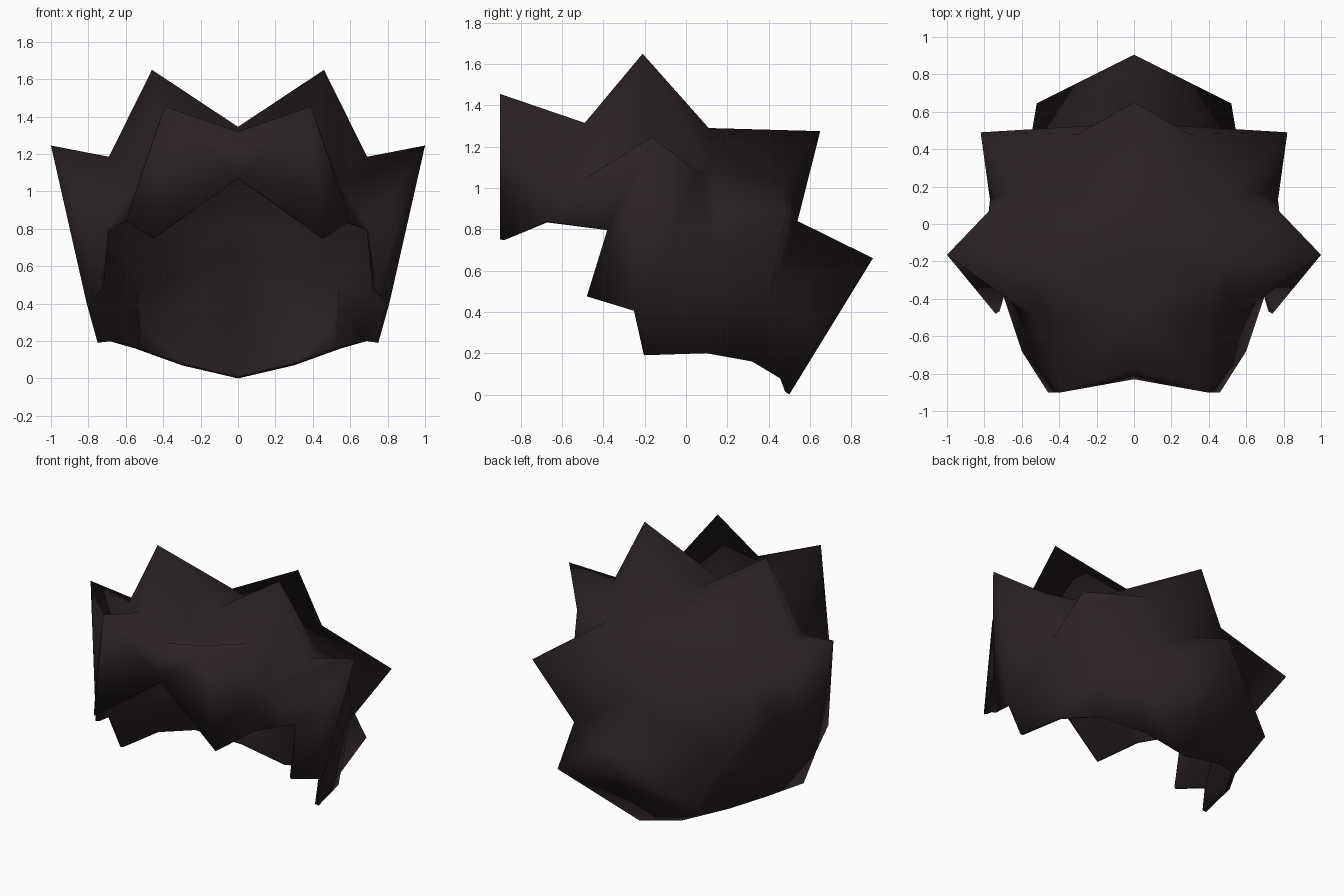
import bpy, bmesh

cube = bpy.data.objects.get("Cube")
if cube:
    bpy.data.objects.remove(cube)

# dark brown hair colour
hair_mat = bpy.data.materials.new("dark_brown_hair")
hair_mat.use_nodes = True
colour = (0.025, 0.017, 0.017, 1)
hair_mat.diffuse_color = colour
bsdf = hair_mat.node_tree.nodes["Principled BSDF"]
bsdf.inputs["Base Color"].default_value = colour
bsdf.inputs["Roughness"].default_value = 0.9

# spike tips and valleys of the left half
fringe = dict(
    fringe_top=(.39, -.9, 1.455), fringe_tip=(.46, -.9, .75),
    fringe_notch=(0, -.83, 1.07), fringe_mid=(0, -.78, 1.32),
    fringe_side=(.6, -.68, .84), fringe_valley=(.4, -.49, 1.315),
    temple=(.7, -.38, .8), temple_top=(.54, -.5, 1.04))
crown = dict(
    crown_front=(0, -.48, 1.22), crown_mid=(0, -.2, 1.345), crown_back=(0, .11, 1.29),
    crown_tip=(.46, -.21, 1.65), crown_side=(.69, -.2, 1.185),
    crown_shoulder=(.28, .1, 1.24), crown_rear=(.5, .12, 1.09))
sides = dict(
    side_tip=(1, -.165, 1.245), side_valley=(.775, .07, 1.07), side_pit=(.66, .17, .92),
    side_low=(.77, .13, .72), rear_tip=(.82, .49, .88), rear_valley=(.56, .41, .49),
    lock_tip=(.74, -.48, .475), lock_notch=(.81, -.25, .405), lock_low=(.75, -.2, .19))
back = dict(
    back_tip=(0, .65, 1.275), back_side=(.3, .48, 1.04), back_valley=(0, .54, .84),
    tail_tip=(0, .905, .66), tail_side=(.52, .645, .27),
    rim_a=(.69, .1, .2), rim_b=(.55, .32, .16), rim_c=(.3, .47, .07), rim_mid=(0, .5, 0))

# faces of each part, as the points around them
fringe_faces = [
    "fringe_top fringe_mid fringe_notch fringe_tip",
    "fringe_top crown_front fringe_mid",
    "fringe_top fringe_valley crown_front",
    "fringe_top fringe_tip fringe_side",
    "fringe_top fringe_side temple_top",
    "fringe_top temple_top fringe_valley",
    "temple_top fringe_side temple",
]
crown_faces = [
    "fringe_valley temple_top crown_tip",
    "fringe_valley crown_tip crown_front",
    "crown_front crown_tip crown_mid",
    "crown_mid crown_tip crown_back",
    "crown_tip crown_shoulder crown_back",
    "crown_tip crown_rear crown_shoulder",
    "crown_tip temple_top crown_side",
    "crown_tip crown_side crown_rear",
]
side_faces = [
    "temple_top temple side_tip",
    "temple_top side_tip crown_side",
    "crown_side side_tip side_valley",
    "crown_side side_valley crown_rear",
    "side_valley side_pit crown_rear",
    "side_valley side_low side_pit",
    "side_tip temple lock_tip",
    "side_tip lock_tip lock_notch",
    "side_tip lock_notch side_valley",
    "side_valley lock_notch side_low",
    "side_low lock_notch rear_valley",
    "lock_notch lock_low rim_a",
    "lock_notch rim_a rear_valley",
]
tail_faces = [
    "rim_a rim_b rear_valley",
    "rim_b tail_side rear_valley",
    "rim_b rim_c tail_side",
    "tail_side rim_c rim_mid tail_tip",
    "rear_valley tail_side tail_tip",
    "rear_valley tail_tip back_valley",
]
back_faces = [
    "side_low rear_valley rear_tip",
    "side_low rear_tip side_pit",
    "side_pit rear_tip crown_rear",
    "crown_rear rear_tip back_side",
    "rear_tip rear_valley back_valley",
    "back_side rear_tip back_valley",
    "back_tip back_side back_valley",
    "crown_shoulder crown_rear back_side",
    "crown_shoulder back_side back_tip",
    "crown_shoulder back_tip crown_back",
]

# half shell, then mirrored to the other side
bm = bmesh.new()
verts = {n: bm.verts.new(p) for part in (fringe, crown, sides, back) for n, p in part.items()}
for part in (fringe_faces, crown_faces, side_faces, tail_faces, back_faces):
    for names in part:
        bm.faces.new([verts[n] for n in names.split()])
copy = bmesh.ops.duplicate(bm, geom=bm.verts[:] + bm.edges[:] + bm.faces[:])["geom"]
for v in copy:
    if isinstance(v, bmesh.types.BMVert):
        v.co.x *= -1
bmesh.ops.remove_doubles(bm, verts=bm.verts[:], dist=0.001)
bmesh.ops.recalc_face_normals(bm, faces=bm.faces[:])
top = max(bm.faces, key=lambda f: f.calc_center_median().z)
if top.normal.z < 0:
    bmesh.ops.reverse_faces(bm, faces=bm.faces[:])

mesh = bpy.data.meshes.new("spiky_hair")
bm.to_mesh(mesh)
bm.free()
mesh.materials.append(hair_mat)
hair = bpy.data.objects.new("spiky_hair", mesh)
bpy.context.collection.objects.link(hair)

# soft shading and a thin inner lining
mesh.shade_smooth()
lining = hair.modifiers.new("lining", "SOLIDIFY")
lining.thickness = 0.025
lining.offset = -1
